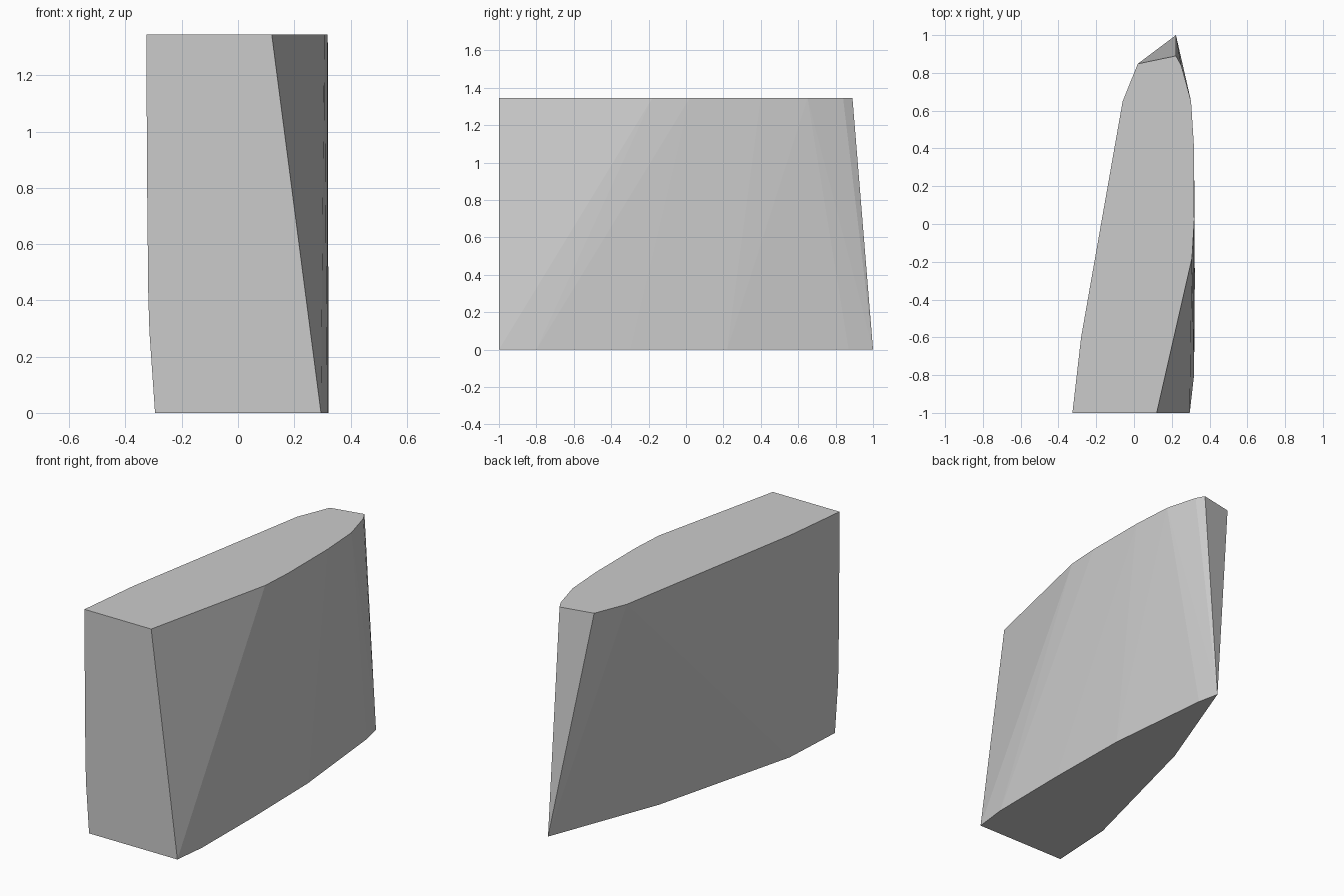
import bpy
import bmesh

if "Cube" in bpy.data.objects:
    bpy.data.objects.remove(bpy.data.objects["Cube"])

HEIGHT = 1.345

# Outline of the upper and lower faces, counter-clockwise from the front left
top_outline = [(-0.326, -1), (0.12, -1), (0.307, -0.18), (0.319, 0.02), (0.318, 0.4),
               (0.302, 0.65), (0.25, 0.84), (0.222, 0.89), (0.02, 0.848),
               (-0.06, 0.65), (-0.28, -0.6)]
bottom_outline = [(-0.295, -1), (0.295, -1), (0.318, -0.8), (0.322, -0.3), (0.314, 0.22),
                  (0.25, 0.87), (0.222, 1.0), (-0.04, 0.31), (-0.273, -0.6)]
# Slight bulge down the front left edge: x, z
front_edge = [(-0.315, 0.29), (-0.319, 0.42), (-0.323, 0.8)]

points = [(x, y, HEIGHT) for x, y in top_outline]
points += [(x, y, 0) for x, y in bottom_outline]
points += [(x, -1, z) for x, z in front_edge]

# Convex wedge block wrapped around the outlines
bm = bmesh.new()
for p in points:
    bm.verts.new(p)
hull = bmesh.ops.convex_hull(bm, input=bm.verts[:])
loose = [v for v in bm.verts if not v.link_faces]
bmesh.ops.delete(bm, geom=loose, context='VERTS')
bmesh.ops.dissolve_limit(bm, angle_limit=0.002, verts=bm.verts[:], edges=bm.edges[:])
bmesh.ops.recalc_face_normals(bm, faces=bm.faces[:])

mesh = bpy.data.meshes.new("wedge_block")
bm.to_mesh(mesh)
bm.free()
block = bpy.data.objects.new("wedge_block", mesh)
bpy.context.collection.objects.link(block)

# Plain grey stone
grey = bpy.data.materials.new("light grey")
grey.diffuse_color = (0.6, 0.6, 0.6, 1)
grey.use_nodes = True
grey.node_tree.nodes["Principled BSDF"].inputs["Base Color"].default_value = grey.diffuse_color
mesh.materials.append(grey)
